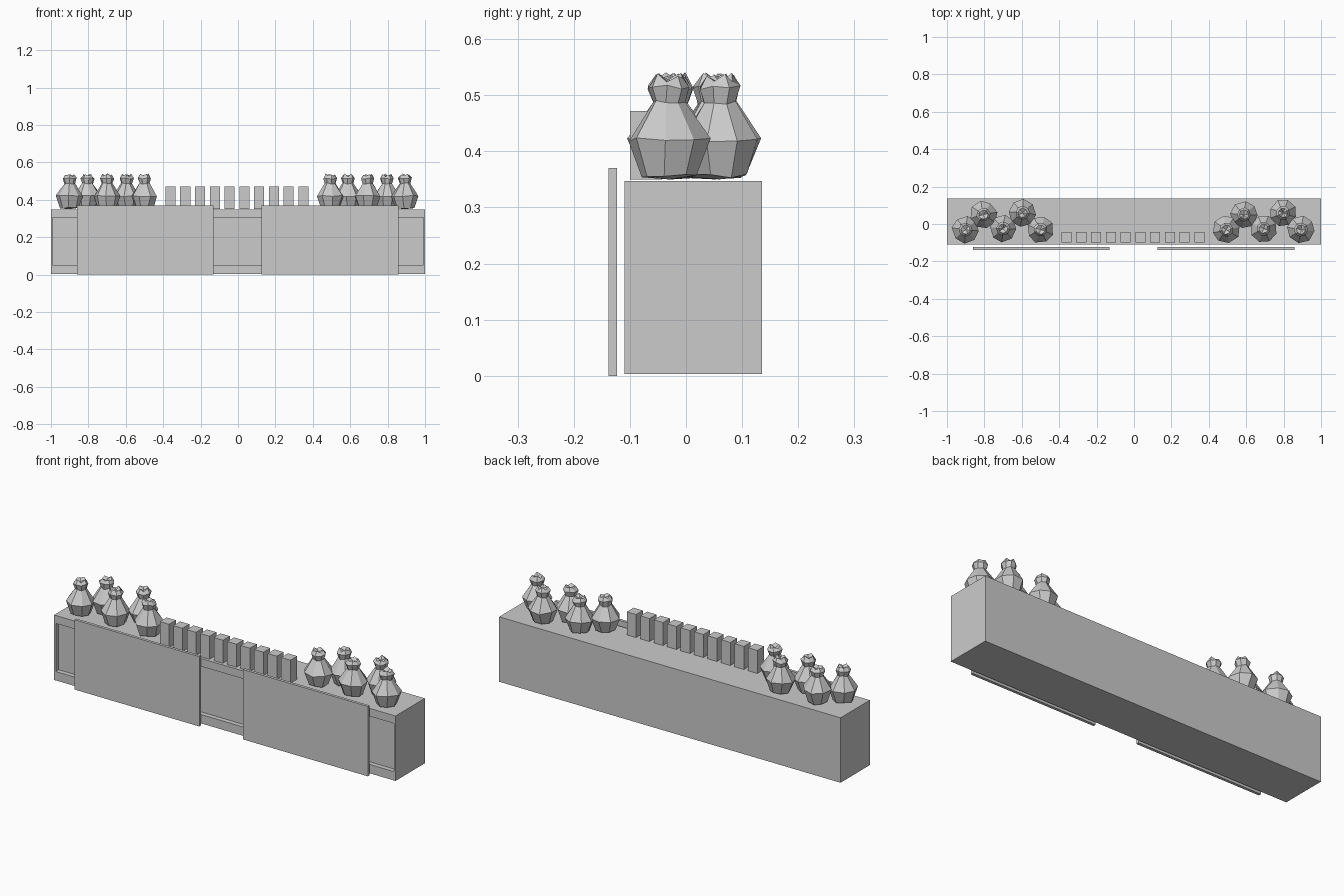
import bpy, bmesh, math, random
from mathutils import Vector

random.seed(4)
old = bpy.data.objects.get("Cube")
if old:
    bpy.data.objects.remove(old, do_unlink=True)

grey = bpy.data.materials.new("plain grey")
grey.use_nodes = True
grey.diffuse_color = (0.6, 0.6, 0.6, 1)
grey.node_tree.nodes["Principled BSDF"].inputs["Base Color"].default_value = (0.6, 0.6, 0.6, 1)


def finish(bm, name):
    bmesh.ops.recalc_face_normals(bm, faces=bm.faces)
    mesh = bpy.data.meshes.new(name)
    bm.to_mesh(mesh)
    bm.free()
    mesh.materials.append(grey)
    obj = bpy.data.objects.new(name, mesh)
    bpy.context.collection.objects.link(obj)
    return obj


def box_mesh(low, high):
    low, high = Vector(low), Vector(high)
    bm = bmesh.new()
    bmesh.ops.create_cube(bm, size=1)
    for v in bm.verts:
        v.co = (low + high) / 2 + v.co * (high - low)
    return bm


# Counter body with one long recess in its front
body = box_mesh((-1, -0.11, 0.003), (1, 0.135, 0.347))
front = min(body.faces, key=lambda f: f.calc_center_median().y)
bmesh.ops.inset_individual(body, faces=[front], thickness=0.013)
for v in front.verts:
    v.co.z = 0.305 if v.co.z > 0.17 else 0.05
back = bmesh.ops.extrude_discrete_faces(body, faces=[front])["faces"][0]
for v in back.verts:
    v.co.y += 0.025
finish(body, "counter_body")

# Thin boards standing in front
for name, x0, x1 in (("right_board", -0.86, -0.13), ("left_board", 0.125, 0.857)):
    finish(box_mesh((x0, -0.138, 0), (x1, -0.123, 0.37)), name)

# Row of small upright blocks
for i in range(10):
    x = -0.361 + i * 0.079
    finish(box_mesh((x - 0.027, -0.1, 0.35), (x + 0.027, -0.043, 0.472)), f"block_{i + 1}")

# Tied sack: low-poly rings with a pinched neck and a ragged, dished top
PROFILE = ((0.05, 0.006), (0.073, 0.07), (0.029, 0.137), (0.038, 0.164), (0.025, 0.187))
SIDES = 8


def sack(name, x, y):
    bm = bmesh.new()
    turn = random.uniform(0, math.tau)
    rings = []
    for level, (r, z) in enumerate(PROFILE):
        ring = []
        for k in range(SIDES):
            a = turn + math.tau * (k + random.uniform(-0.08, 0.08)) / SIDES
            rr = r * random.uniform(0.95, 1.04)
            ragged = 0.01 * (k % 2) if level == len(PROFILE) - 1 else 0
            dz = random.uniform(-0.004, 0.004) - ragged
            ring.append(bm.verts.new((rr * math.cos(a), rr * math.sin(a), z + dz)))
        rings.append(ring)
    base = bm.verts.new((0, 0, 0))
    dish = bm.verts.new((0, 0, 0.172))
    for k in range(SIDES):
        n = (k + 1) % SIDES
        for a, b in zip(rings, rings[1:]):
            bm.faces.new((a[k], a[n], b[n], b[k]))
        bm.faces.new((base, rings[0][n], rings[0][k]))
        bm.faces.new((dish, rings[-1][k], rings[-1][n]))
    finish(bm, name).location = (x, y, 0.35)


# Two matching groups of five sacks
GROUP = ((-0.9, -0.03), (-0.805, 0.05), (-0.7, -0.025), (-0.596, 0.06), (-0.5, -0.03))
for side, shift in (("right", 0), ("left", 1.393)):
    for i, (x, y) in enumerate(GROUP):
        sack(f"{side}_sack_{i + 1}", x + shift, y)
